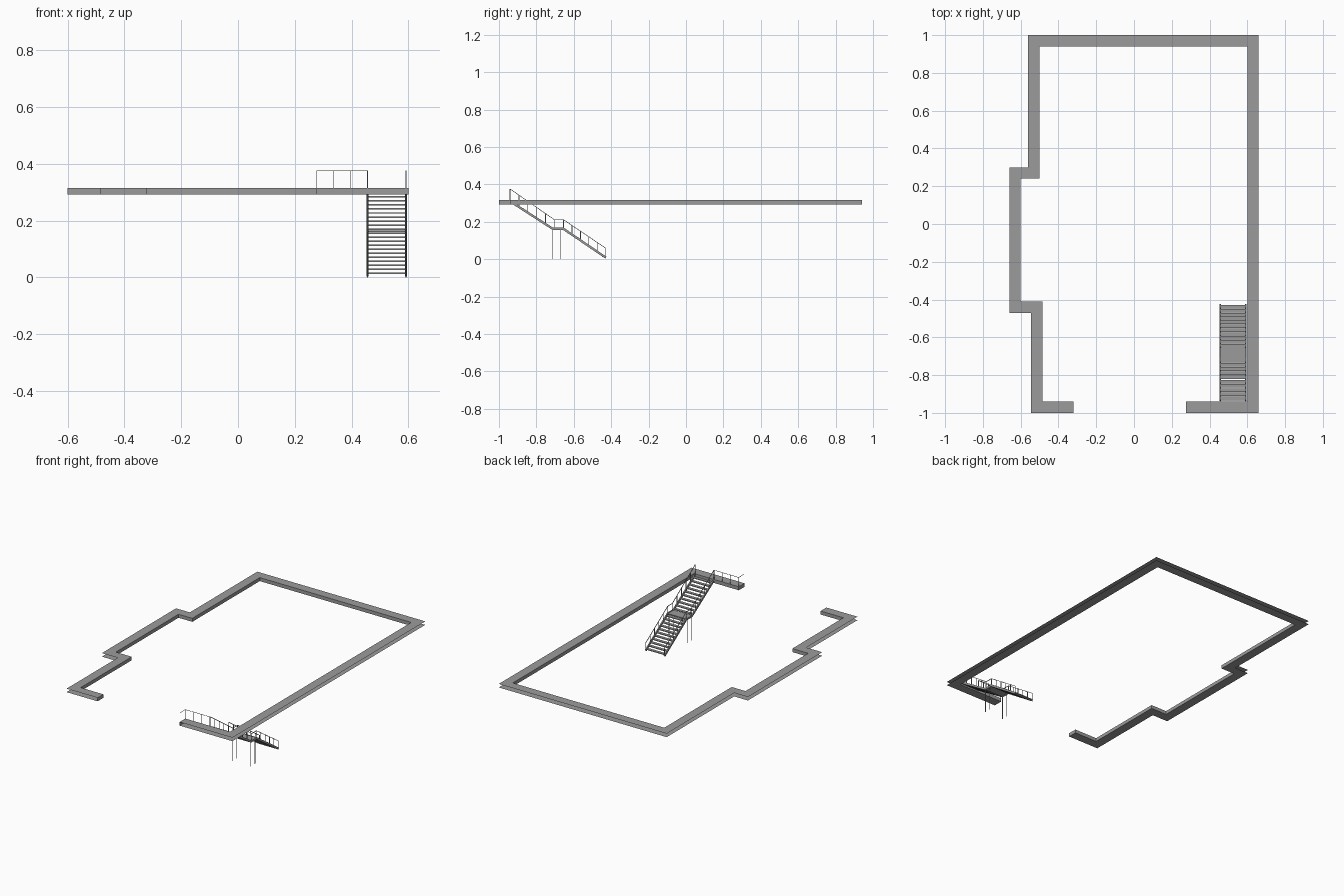
import bpy, bmesh
from mathutils import Vector, Matrix

cube = bpy.data.objects.get("Cube")
if cube:
    bpy.data.objects.remove(cube, do_unlink=True)


def material(name, value):
    m = bpy.data.materials.new(name)
    m.use_nodes = True
    m.diffuse_color = (value, value, value, 1)
    m.node_tree.nodes["Principled BSDF"].inputs["Base Color"].default_value = (value, value, value, 1)
    return m


grey = material("steel grey", 0.33)


def finish(name, bm):
    mesh = bpy.data.meshes.new(name)
    bm.to_mesh(mesh)
    bm.free()
    mesh.materials.append(grey)
    obj = bpy.data.objects.new(name, mesh)
    bpy.context.collection.objects.link(obj)


def box(bm, centre, size):
    bmesh.ops.create_cube(bm, size=1, matrix=Matrix.Translation(centre) @ Matrix.Diagonal((*size, 1)))


def rod(bm, a, b, width=0.003, depth=None):
    """Square bar from a to b; width lies level, depth across the slope."""
    a, b = Vector(a), Vector(b)
    turn = (b - a).to_track_quat('Z', 'Y').to_matrix().to_4x4()
    scale = Matrix.Diagonal((width, depth or width, (b - a).length, 1))
    bmesh.ops.create_cube(bm, size=1, matrix=Matrix.Translation((a + b) / 2) @ turn @ scale)


# Perimeter channel: inner web corners with the direction of the outer flange corner
BOTTOM, TOP, FLANGE = 0.292, 0.315, 0.06
corners = [(-0.32, -0.94, 0, -1), (-0.485, -0.94, -1, -1), (-0.485, -0.41, -1, -1),
           (-0.6, -0.41, -1, -1), (-0.6, 0.24, -1, 1), (-0.5, 0.24, -1, 1),
           (-0.5, 0.94, -1, 1), (0.6, 0.94, 1, 1), (0.6, -0.94, 1, -1), (0.275, -0.94, 0, -1)]
bm = bmesh.new()
rows = []
for x, y, sx, sy in corners:
    ox, oy = x + sx * FLANGE, y + sy * FLANGE
    rows.append([bm.verts.new(p) for p in
                 ((ox, oy, TOP), (x, y, TOP), (x, y, BOTTOM), (ox, oy, BOTTOM))])
for r, s in zip(rows, rows[1:]):
    for i in range(3):
        bm.faces.new((r[i], s[i], s[i + 1], r[i + 1]))
bm.faces.new(rows[0])
bm.faces.new(rows[-1][::-1])
bm.normal_update()
bm.faces.ensure_lookup_table()
if bm.faces[0].normal.z < 0:
    bmesh.ops.reverse_faces(bm, faces=bm.faces[:])
finish("perimeter_channel", bm)

# Staircase layout
LEFT, RIGHT = 0.456, 0.592
MID, WIDTH = (LEFT + RIGHT) / 2, RIGHT - LEFT
foot, land_a, land_b, head = (-0.428, 0.008), (-0.655, 0.162), (-0.712, 0.162), (-0.935, 0.306)
sides = {"right": LEFT, "left": RIGHT}

# Open treads of both flights and the landing
bm = bmesh.new()
for (y0, z0), (y1, z1), count in ((foot, land_a, 11), (land_b, head, 10)):
    for i in range(count):
        t = (i + 0.5) / count
        box(bm, (MID, y0 + (y1 - y0) * t, z0 + (z1 - z0) * t), (WIDTH, 0.019, 0.005))
finish("stair_treads", bm)
bm = bmesh.new()
box(bm, (MID, (land_a[0] + land_b[0]) / 2, 0.162), (WIDTH, 0.062, 0.006))
finish("stair_landing", bm)

for side, x in sides.items():
    # Sloping side stringers
    bm = bmesh.new()
    path = [foot, land_a, land_b, head]
    for a, b in zip(path, path[1:]):
        rod(bm, (x, *a), (x, *b), 0.007, 0.012)
    finish(side + "_stringer", bm)

    # Handrail with balusters
    bm = bmesh.new()
    top = [(-0.428, 0.058), (-0.655, 0.211), (-0.704, 0.211), (-0.94, 0.375)]
    for a, b in zip(top, top[1:]):
        rod(bm, (x, *a), (x, *b))
    for (y0, z0), (y1, z1), lower, upper in ((foot, land_a, top[0], top[1]),
                                             (land_b, head, top[2], top[3])):
        for i in range(6):
            t = i / 5
            y = lower[0] + (upper[0] - lower[0]) * t
            rod(bm, (x, y, z0 + (z1 - z0) * t), (x, y, lower[1] + (upper[1] - lower[1]) * t))
    finish(side + "_handrail", bm)

    # Slim columns under the landing
    bm = bmesh.new()
    for y in (-0.712, -0.67):
        rod(bm, (x, y, 0), (x, y, 0.16))
    finish(side + "_landing_columns", bm)

# Guard rail on top of the channel, returning at its free end
bm = bmesh.new()
END, EDGE, HIGH = 0.277, -0.942, 0.375
rod(bm, (END, EDGE, HIGH), (LEFT, EDGE, HIGH), 0.002)
rod(bm, (END, EDGE, HIGH), (END, -0.998, HIGH), 0.002)
for i in range(4):
    x = END + (LEFT - END) * i / 3
    rod(bm, (x, EDGE, TOP), (x, EDGE, HIGH), 0.002)
finish("guard_rail", bm)
